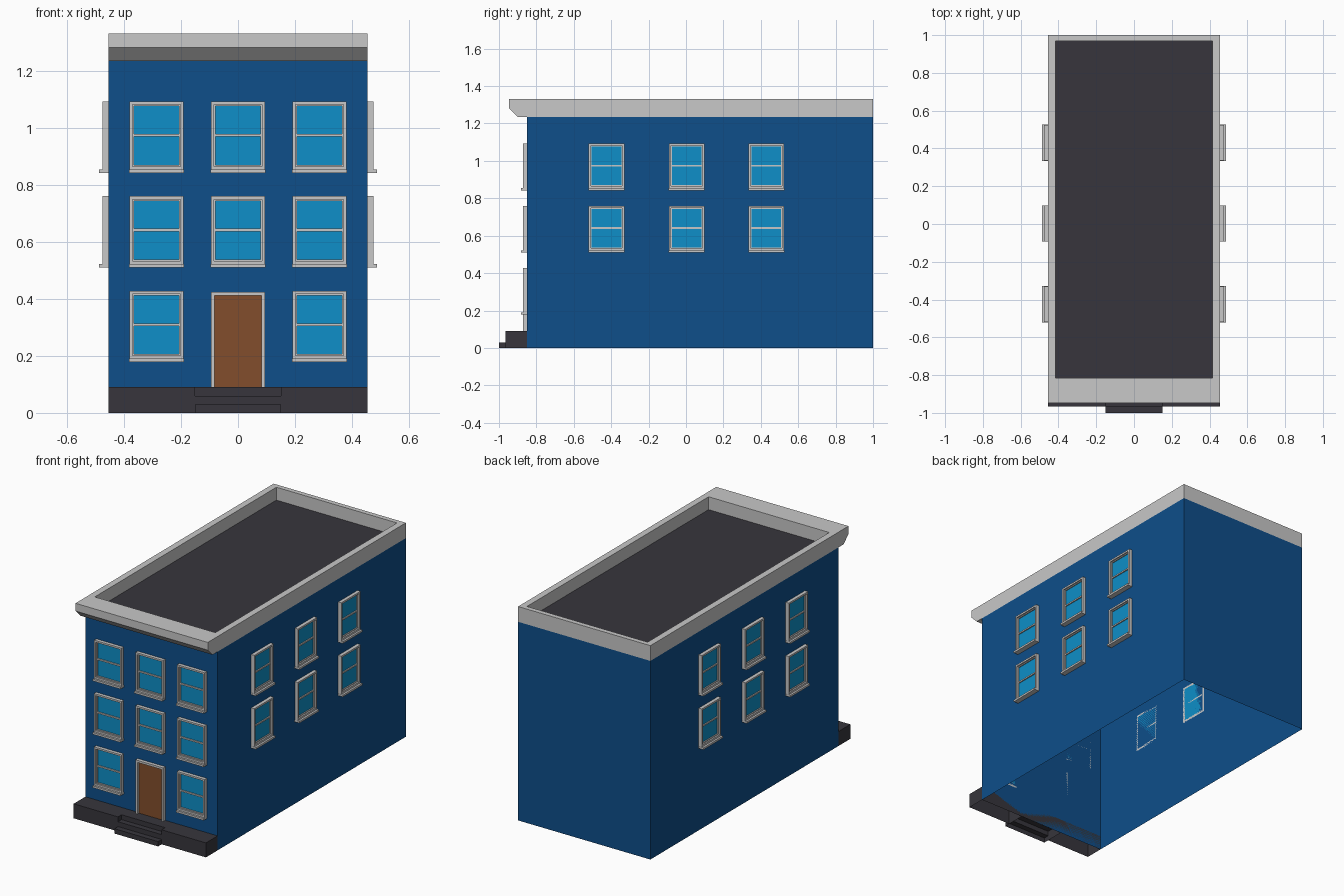
import bpy, bmesh, math
from mathutils import Matrix, Vector

if "Cube" in bpy.data.objects:
    bpy.data.objects.remove(bpy.data.objects["Cube"])


def mat(name, rgb):
    m = bpy.data.materials.new(name)
    m.diffuse_color = (*rgb, 1)
    m.use_nodes = True
    m.node_tree.nodes["Principled BSDF"].inputs["Base Color"].default_value = m.diffuse_color
    return m


BLUE = mat("wall blue", (0.0044, 0.077, 0.255))
TRIM = mat("trim grey", (0.58, 0.58, 0.58))
GLASS = mat("glass blue", (0.0044, 0.275, 0.578))
DARK = mat("dark slate", (0.038, 0.036, 0.045))
DOOR = mat("door brown", (0.223, 0.076, 0.025))


def finish(name, bm, m, matrix=Matrix()):
    me = bpy.data.meshes.new(name)
    bm.to_mesh(me)
    bm.free()
    me.materials.append(m)
    ob = bpy.data.objects.new(name, me)
    ob.matrix_world = matrix
    bpy.context.collection.objects.link(ob)
    return ob


def boxes(name, specs, m, matrix=Matrix(), drop=()):
    """One object from boxes (x0,x1,y0,y1,z0,z1); drop = z normals of faces to leave open."""
    bm = bmesh.new()
    for x0, x1, y0, y1, z0, z1 in specs:
        c = Vector(((x0 + x1) / 2, (y0 + y1) / 2, (z0 + z1) / 2))
        s = Matrix.Diagonal((x1 - x0, y1 - y0, z1 - z0, 1))
        bmesh.ops.create_cube(bm, size=1, matrix=Matrix.Translation(c) @ s)
    bm.normal_update()
    gone = [f for f in bm.faces if round(f.normal.z) in drop and abs(f.normal.z) > 0.5]
    bmesh.ops.delete(bm, geom=gone, context='FACES')
    return finish(name, bm, m, matrix)


def profile(name, pts, half, m, open_bottom=False):
    """Extrude a (y, z) outline along x from -half to half."""
    bm = bmesh.new()
    f = bm.faces.new([bm.verts.new((-half, y, z)) for y, z in pts])
    r = bmesh.ops.extrude_face_region(bm, geom=[f], use_keep_orig=True)
    vs = [g for g in r["geom"] if isinstance(g, bmesh.types.BMVert)]
    bmesh.ops.translate(bm, verts=vs, vec=(2 * half, 0, 0))
    bmesh.ops.recalc_face_normals(bm, faces=bm.faces)
    if open_bottom:
        gone = [f for f in bm.faces if f.normal.z < -0.9]
        bmesh.ops.delete(bm, geom=gone, context='FACES')
    return finish(name, bm, m)


W, FRONT, BACK = 0.455, -0.85, 1.0
EAVE, TOP = 1.235, 1.33

# Walls (open shell) and sunken flat roof
boxes("walls", [(-W, W, FRONT, BACK, 0, EAVE)], BLUE, drop=(1, -1))
boxes("roof", [(-0.415, 0.415, -0.815, 0.97, 1.235, 1.25)], DARK)

# Parapet around the roof, with a projecting front cornice
boxes("parapet", [(-W, -0.415, -0.815, BACK, EAVE, TOP),
                  (0.415, W, -0.815, BACK, EAVE, TOP),
                  (-0.415, 0.415, 0.97, BACK, EAVE, TOP)], TRIM)
profile("front_cornice", [(-0.815, TOP), (-0.947, TOP), (-0.947, 1.282),
                          (-0.9, EAVE), (-0.815, EAVE)], W, TRIM)

# Front plinth on both sides of the steps
boxes("plinth", [(-W, -0.15, -0.965, FRONT, 0, 0.09),
                 (0.15, W, -0.965, FRONT, 0, 0.09)], DARK, drop=(-1,))
profile("front_steps", [(FRONT, 0), (-1, 0), (-1, 0.03), (-0.965, 0.03), (-0.965, 0.06),
                        (-0.93, 0.06), (-0.93, 0.09), (FRONT, 0.09)], 0.15, DARK, True)


def ring(hw, z0, z1, t, depth):
    """Four bars of a rectangular frame standing out towards -y."""
    return [(-hw, -hw + t, -depth, 0, z0, z1), (hw - t, hw, -depth, 0, z0, z1),
            (-hw + t, hw - t, -depth, 0, z1 - t, z1), (-hw + t, hw - t, -depth, 0, z0, z0 + t)]


def window(name, matrix):
    hw, h = 0.095, 0.25
    bars = ring(hw, 0.012, h, 0.011, 0.021)                  # casing
    bars += ring(hw - 0.011, 0.023, h - 0.011, 0.005, 0.012)  # sash frame
    bars.append((-hw + 0.016, hw - 0.016, -0.012, 0, 0.127, 0.136))  # middle rail
    bars.append((-hw - 0.001, hw + 0.001, -0.033, 0, 0, 0.012))      # sill
    boxes(name + "_frame", bars, TRIM, matrix)
    boxes(name + "_glass", [(-hw + 0.012, hw - 0.012, -0.005, 0, 0.024, h - 0.012)], GLASS, matrix)


# Front windows, leaving the ground floor centre for the door
for r, z in enumerate((0.178, 0.51, 0.842)):
    for c, x in enumerate((-0.286, 0, 0.286)):
        if (r, c) != (0, 1):
            window(f"front_window_{r}_{c}", Matrix.Translation((x, FRONT, z)))

# Side windows on the two upper floors
for side, sx in (("right", 1), ("left", -1)):
    for r, z in enumerate((0.51, 0.842)):
        for c, y in enumerate((-0.425, 0.003, 0.43)):
            window(f"{side}_window_{r}_{c}",
                   Matrix.Translation((sx * W, y, z)) @ Matrix.Rotation(sx * math.pi / 2, 4, 'Z'))

# Door with casing
at = Matrix.Translation((0, FRONT, 0.09))
boxes("door", [(-0.083, 0.083, -0.006, 0, 0, 0.322)], DOOR, at)
boxes("door_frame", ring(0.095, 0, 0.334, 0.013, 0.021)[:3], TRIM, at)
